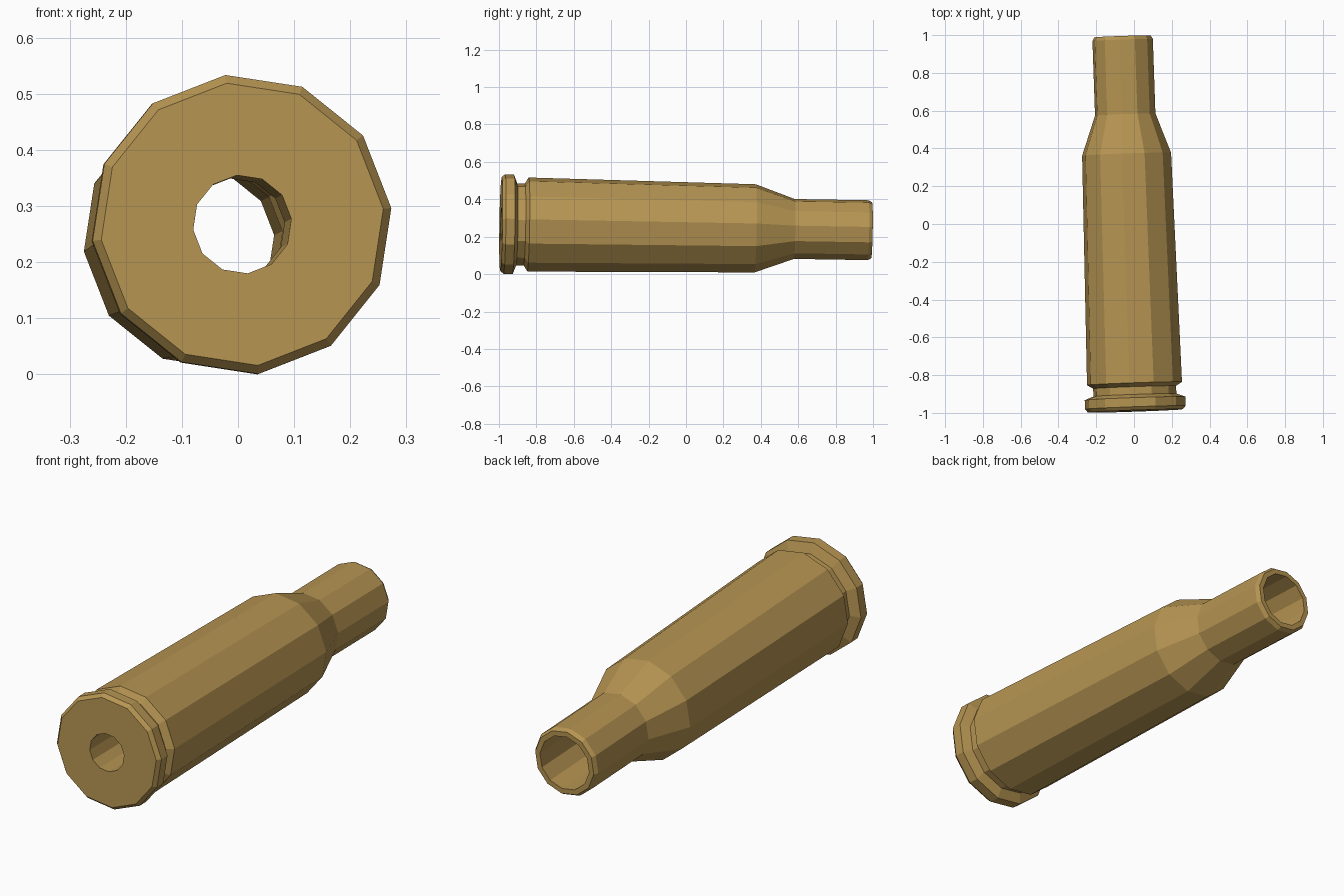
import bpy, bmesh, math
from mathutils import Vector

if "Cube" in bpy.data.objects:
    bpy.data.objects.remove(bpy.data.objects["Cube"])

SIDES = 12
ROLL = math.radians(6.3)
CENTRE = Vector((-0.0265, 0.0, 0.252))
AXIS = Vector((-0.0345, 1.0, -0.0166)).normalized()   # casing lies slightly askew

brass = bpy.data.materials.new("brass")
brass.diffuse_color = (0.47, 0.30, 0.085, 1.0)
brass.use_nodes = True
brass.node_tree.nodes["Principled BSDF"].inputs["Base Color"].default_value = brass.diffuse_color

# closed wall profile: (distance along axis, radius)
profile = [
    # rim
    (-0.990, 0.253), (-0.972, 0.268), (-0.924, 0.268),
    # extractor groove
    (-0.906, 0.221), (-0.865, 0.221),
    # tapered body, shoulder, neck
    (-0.845, 0.253), (0.370, 0.237), (0.580, 0.161), (0.975, 0.161),
    # mouth lip
    (0.994, 0.150), (0.994, 0.126),
    # inside: neck, shoulder, chamber, base hole
    (0.570, 0.126), (0.360, 0.205), (-0.640, 0.215),
    (-0.640, 0.088), (-0.990, 0.088),
]

# frame perpendicular to the axis
side = (Vector((1, 0, 0)) - AXIS * AXIS.x).normalized()
up = side.cross(AXIS).normalized()

bm = bmesh.new()
rings = []
for t, r in profile:
    ring = []
    for i in range(SIDES):
        a = ROLL + 2 * math.pi * i / SIDES
        ring.append(bm.verts.new(CENTRE + AXIS * t + side * (r * math.cos(a)) + up * (r * math.sin(a))))
    rings.append(ring)

for k, ring in enumerate(rings):
    nxt = rings[(k + 1) % len(rings)]
    for i in range(SIDES):
        j = (i + 1) % SIDES
        bm.faces.new((ring[i], ring[j], nxt[j], nxt[i]))
bmesh.ops.recalc_face_normals(bm, faces=bm.faces)

# rest on the ground
low = min(v.co.z for v in bm.verts)
bmesh.ops.translate(bm, verts=bm.verts, vec=(0, 0, -low))

mesh = bpy.data.meshes.new("casing")
bm.to_mesh(mesh)
bm.free()
mesh.materials.append(brass)
casing = bpy.data.objects.new("casing", mesh)
bpy.context.collection.objects.link(casing)
